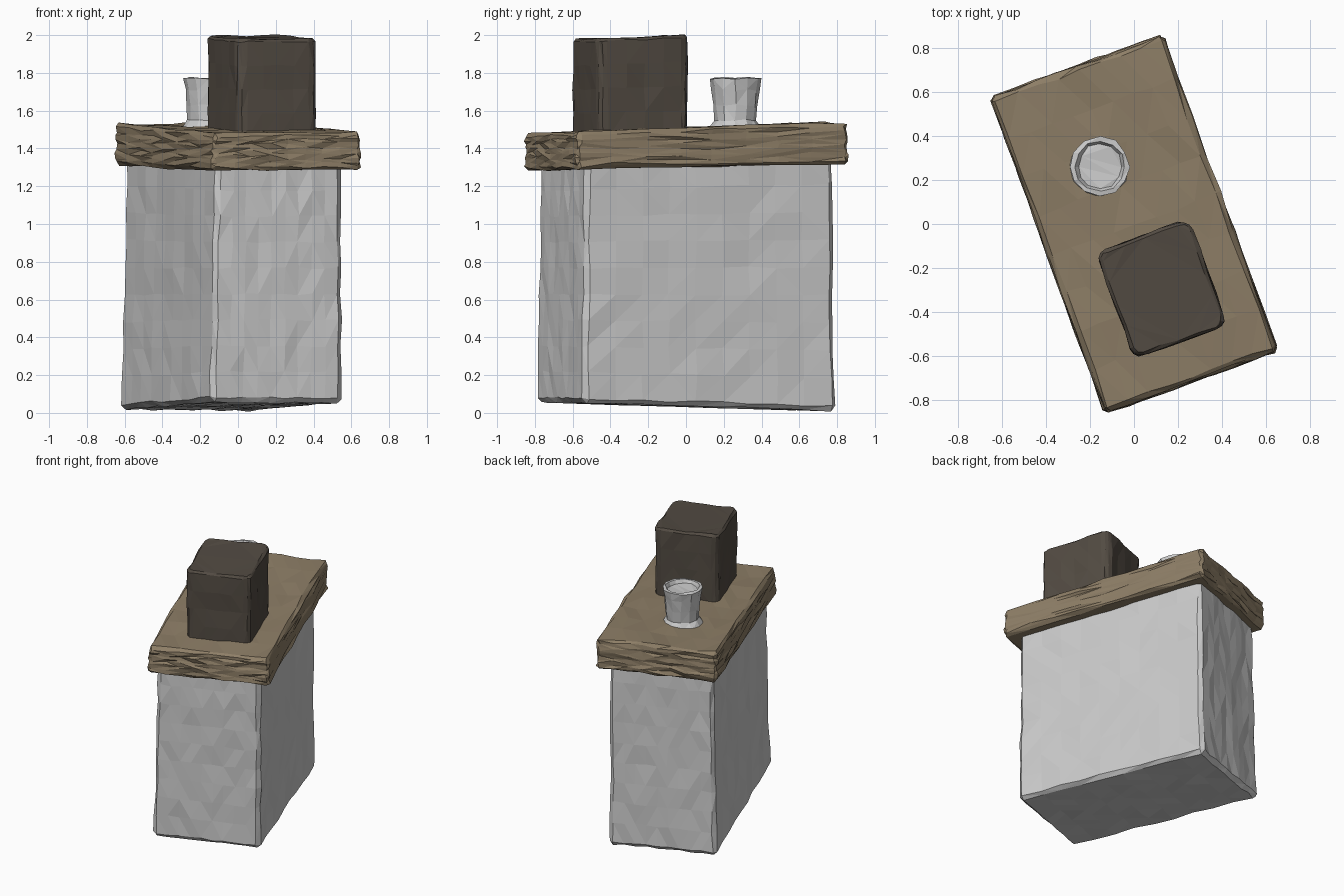
import bpy, bmesh, math, random
from mathutils import Matrix, Vector

if "Cube" in bpy.data.objects:
    bpy.data.objects.remove(bpy.data.objects["Cube"])

random.seed(4)
TURN = Matrix.Rotation(math.radians(20), 3, 'Z')


def finish(bm, name, jitter, color=None):
    """Roughen the surface, triangulate, and make a flat-shaded object."""
    for v in bm.verts:
        v.co += Vector([random.uniform(-jitter, jitter) for _ in range(3)])
    bmesh.ops.triangulate(bm, faces=bm.faces[:])
    bmesh.ops.recalc_face_normals(bm, faces=bm.faces[:])
    mesh = bpy.data.meshes.new(name)
    bm.to_mesh(mesh)
    bm.free()
    ob = bpy.data.objects.new(name, mesh)
    bpy.context.collection.objects.link(ob)
    if color:
        mat = bpy.data.materials.new(name + "_colour")
        mat.diffuse_color = (*color, 1)
        mat.use_nodes = True
        mat.node_tree.nodes["Principled BSDF"].inputs["Base Color"].default_value = mat.diffuse_color
        mesh.materials.append(mat)
    return ob


def block(name, low, high, bevel, cuts, jitter, color=None, upright_bevel=0):
    """Turned block; low/high = (x, y, half width, half length, z, slope along y)."""
    bm = bmesh.new()
    bmesh.ops.create_cube(bm, size=2)
    for v in bm.verts:
        x, y, w, l, z, slope = low if v.co.z < 0 else high
        p = TURN @ Vector((v.co.x * w, v.co.y * l, 0)) + Vector((x, y, 0))
        v.co = (p.x, p.y, z + slope * p.y)
    if upright_bevel:
        up = [e for e in bm.edges
              if abs(e.verts[0].co.z - e.verts[1].co.z) > 0.3]
        bmesh.ops.bevel(bm, geom=up, offset=upright_bevel, segments=3,
                        profile=0.5, affect='EDGES')
    sharp = [e for e in bm.edges if e.calc_face_angle(0) > 0.9]
    bmesh.ops.bevel(bm, geom=sharp, offset=bevel, segments=1, affect='EDGES')
    long_edges = [e for e in bm.edges if e.calc_length() > 0.15]
    bmesh.ops.subdivide_edges(bm, edges=long_edges, cuts=cuts,
                              use_grid_fill=True)
    return finish(bm, name, jitter, color)


# Main stone stack
block("stack_body", (-0.035, 0, 0.37, 0.71, 0.035, -0.03),
      (-0.02, 0, 0.355, 0.695, 1.36, 0.03), 0.025, 8, 0.006)

# Overhanging cap slab, rising slightly to the back
block("cap_slab", (0, 0, 0.417, 0.765, 1.30, 0.022),
      (0, 0, 0.415, 0.76, 1.51, 0.035), 0.018, 7, 0.008, (0.27, 0.21, 0.135))

# Dark square flue
block("square_flue", (0.125, -0.295, 0.222, 0.255, 1.46, 0.03),
      (0.125, -0.295, 0.225, 0.258, 2.0, 0.035), 0.015, 3, 0.005,
      (0.085, 0.07, 0.055), upright_bevel=0.05)

# Small round pot, flaring upwards with a shallow dished top
bm = bmesh.new()
profile = [(0.15, 1.49), (0.11, 1.55), (0.115, 1.63), (0.125, 1.71),
           (0.135, 1.77), (0.115, 1.775), (0.10, 1.75)]
SIDES = 12
rings = []
for r, z in profile:
    rings.append([bm.verts.new((-0.155 + r * math.cos(a), 0.262 + r * math.sin(a), z))
                  for a in (2 * math.pi * i / SIDES for i in range(SIDES))])
for a, b in zip(rings, rings[1:]):
    for i in range(SIDES):
        j = (i + 1) % SIDES
        bm.faces.new((a[i], a[j], b[j], b[i]))
bm.faces.new(rings[-1])
bm.faces.new(rings[0][::-1])
finish(bm, "round_pot", 0.005)
